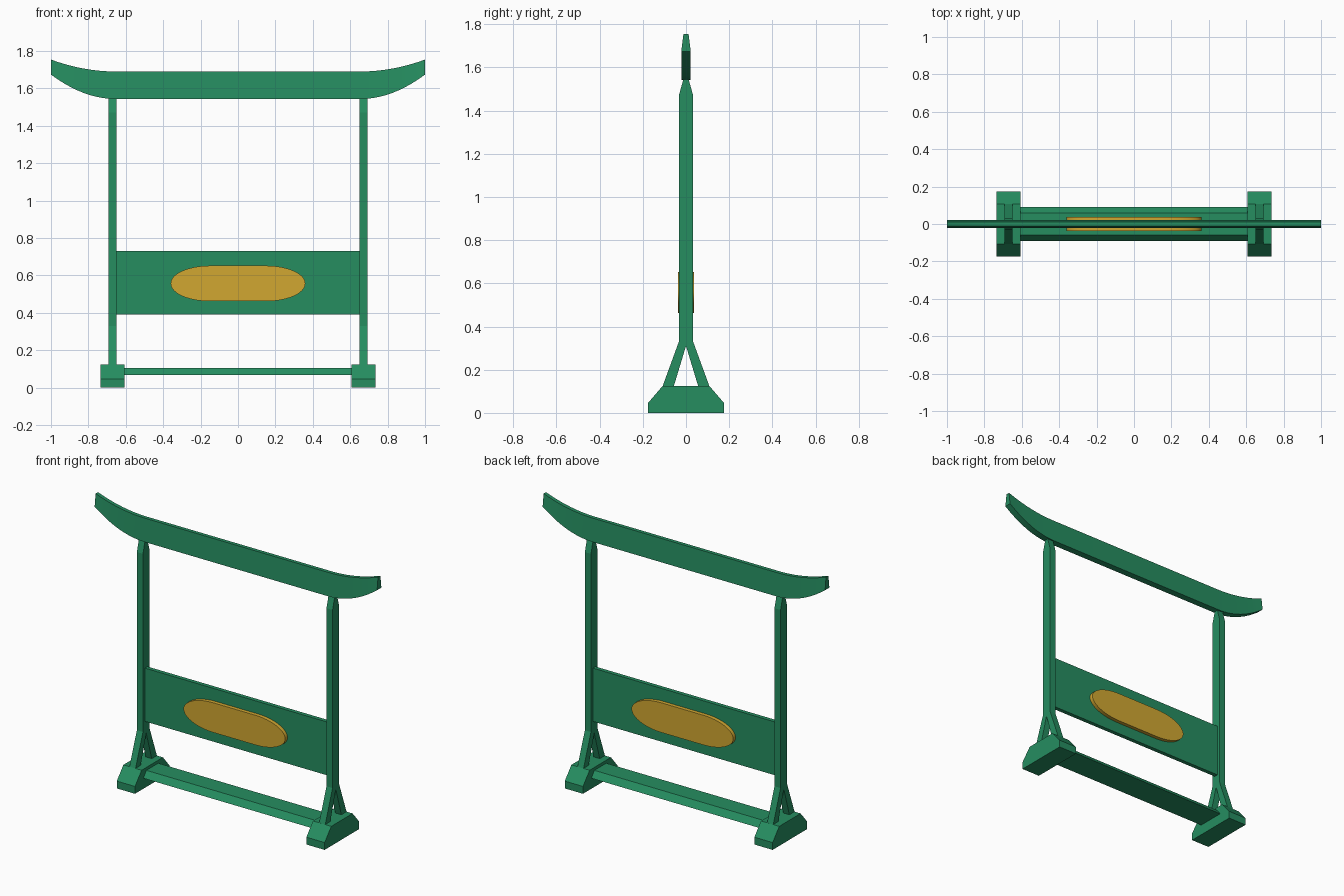
import bpy, bmesh, math
from mathutils import Vector

if "Cube" in bpy.data.objects:
    bpy.data.objects.remove(bpy.data.objects["Cube"])


def material(name, color):
    m = bpy.data.materials.new(name)
    m.diffuse_color = (*color, 1)
    m.use_nodes = True
    m.node_tree.nodes["Principled BSDF"].inputs["Base Color"].default_value = m.diffuse_color
    return m


green = material("green", (0.019, 0.27, 0.118))
gold = material("gold", (0.64, 0.39, 0.031))


def loft(name, rings, mat):
    """Skin a list of equal-length closed rings and cap both ends."""
    bm = bmesh.new()
    loops = [[bm.verts.new(p) for p in ring] for ring in rings]
    n = len(rings[0])
    for a, b in zip(loops, loops[1:]):
        for i in range(n):
            j = (i + 1) % n
            bm.faces.new((a[i], a[j], b[j], b[i]))
    caps = [bm.faces.new(loops[0]), bm.faces.new(loops[-1])]
    bmesh.ops.recalc_face_normals(bm, faces=bm.faces)
    bmesh.ops.triangulate(bm, faces=[f for f in caps if len(f.verts) > 4])
    me = bpy.data.meshes.new(name)
    bm.to_mesh(me)
    bm.free()
    me.materials.append(mat)
    ob = bpy.data.objects.new(name, me)
    bpy.context.collection.objects.link(ob)
    return ob


def prism_x(name, profile, x0, x1, mat):
    """Extrude a (y, z) profile along x."""
    return loft(name, [[(x, y, z) for y, z in profile] for x in (x0, x1)], mat)


def mirrored(half):
    """Complete a profile given its +y half, bottom to top."""
    return half + [(-y, z) for y, z in reversed(half) if y > 0]


def smooth(ob):
    bpy.ops.object.select_all(action='DESELECT')
    ob.select_set(True)
    bpy.context.view_layer.objects.active = ob
    bpy.ops.object.shade_smooth_by_angle(angle=math.radians(30))


# Feet and forked posts
foot = mirrored([(0.175, 0), (0.175, 0.047), (0.108, 0.125)])
post = mirrored([(0.0, 0.31), (0.057, 0.122), (0.109, 0.122), (0.033, 0.33),
                 (0.033, 1.47), (0.011, 1.55)])
for side, s in (("left", -1), ("right", 1)):
    prism_x(side + "_foot", foot, s * 0.607, s * 0.736, green)
    prism_x(side + "_post", post, s * 0.65, s * 0.693, green)

# Lower stretcher with sloped sides
prism_x("stretcher", mirrored([(0.09, 0.067), (0.06, 0.106)]), -0.61, 0.61, green)

# Panel between the posts
prism_x("panel", mirrored([(0.013, 0.39), (0.013, 0.731)]), -0.655, 0.655, green)

# Oval plaque through the panel: elliptical ends joined by a straight middle
outline = []
for k in range(2):
    for i in range(25):
        a = math.pi * (k + i / 24) - math.pi / 2
        outline.append(((0.15 if k == 0 else -0.15) + 0.21 * math.cos(a),
                        0.557 + 0.095 * math.sin(a)))
smooth(loft("plaque", [[(x, y, z) for x, z in outline] for y in (-0.037, 0.037)], gold))

# Top beam with upswept, thinning ends
steps = [0.65 + 0.35 * i / 10 for i in range(11)]
rings = []
for x in [-v for v in reversed(steps)] + steps:
    t = ((abs(x) - 0.65) / 0.35) ** 2
    lo, hi = 1.543 + 0.131 * t, 1.69 + 0.064 * t
    rings.append([(x, y, z) for y, z in mirrored([(0.022, lo), (0.012, hi)])])
smooth(loft("top_beam", rings, green))
